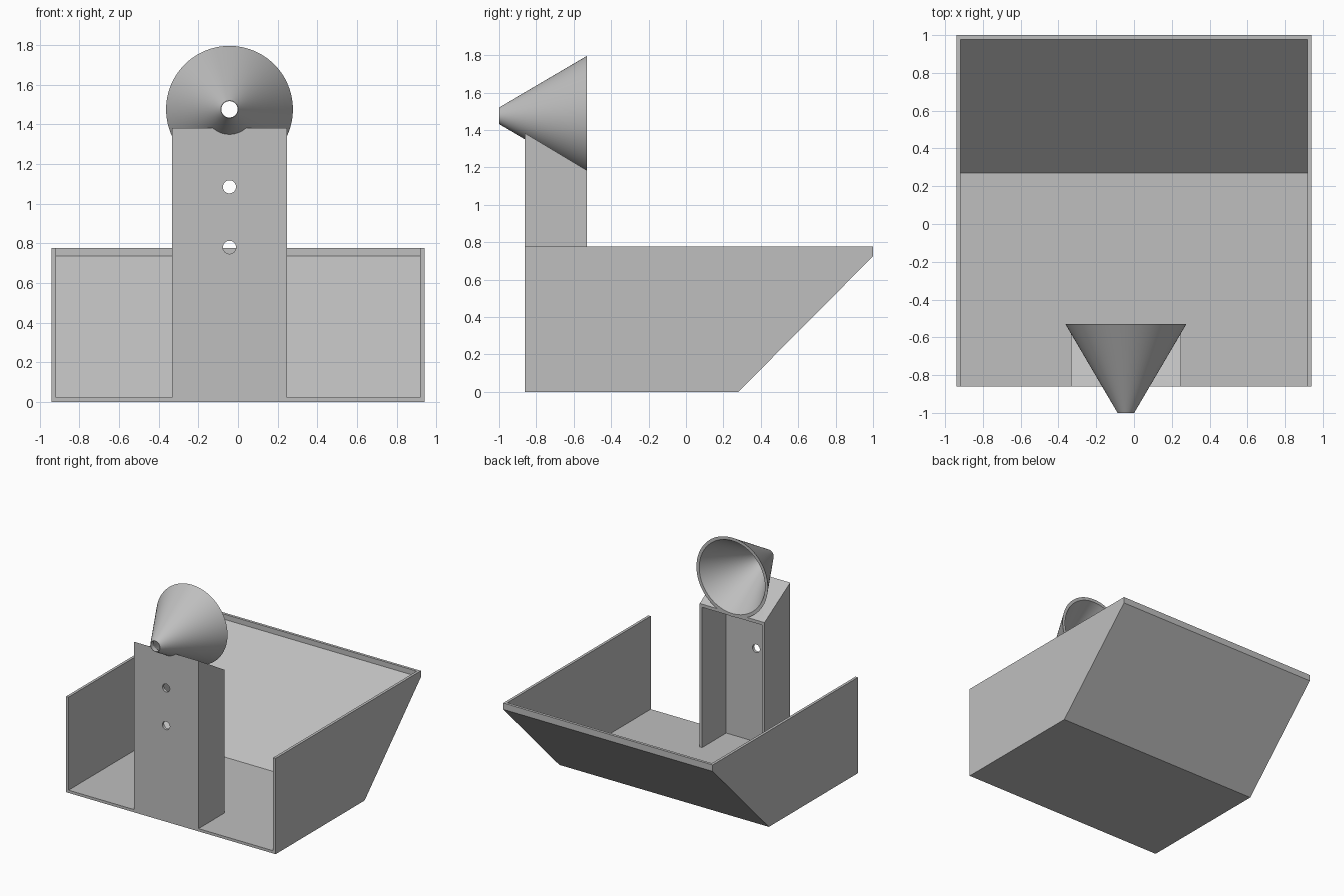
import bpy, bmesh, math
from mathutils import Matrix, Vector

old = bpy.data.objects.get("Cube")
if old:
    bpy.data.objects.remove(old, do_unlink=True)

grey = bpy.data.materials.new("plain grey")
grey.use_nodes = True
grey.diffuse_color = (0.52, 0.52, 0.52, 1)
grey.node_tree.nodes["Principled BSDF"].inputs["Base Color"].default_value = grey.diffuse_color

WALL = 0.022
AXIS_X, AXIS_Z = -0.043, 1.476      # horn centre line
FRONT, TOWER_BACK = -0.86, -0.53


def finish(bm, name):
    bmesh.ops.recalc_face_normals(bm, faces=bm.faces)
    mesh = bpy.data.meshes.new(name)
    bm.to_mesh(mesh)
    bm.free()
    mesh.materials.append(grey)
    ob = bpy.data.objects.new(name, mesh)
    bpy.context.collection.objects.link(ob)
    return ob


def extrude_x(name, profile, x0, x1):
    """Solid from a (y, z) outline swept from x0 to x1."""
    bm = bmesh.new()
    face = bm.faces.new([bm.verts.new((x0, y, z)) for y, z in profile])
    new = bmesh.ops.extrude_face_region(bm, geom=[face])["geom"]
    bmesh.ops.translate(bm, vec=(x1 - x0, 0, 0),
                        verts=[v for v in new if isinstance(v, bmesh.types.BMVert)])
    return finish(bm, name)


def rod(name, y0, y1, r0, r1, z, sides=64):
    """Tapered rod along y on the horn's centre plane."""
    bm = bmesh.new()
    place = Matrix.Translation((AXIS_X, (y0 + y1) / 2, z)) @ Matrix.Rotation(-math.pi / 2, 4, "X")
    bmesh.ops.create_cone(bm, cap_ends=True, segments=sides, radius1=r0, radius2=r1,
                          depth=y1 - y0, matrix=place)
    return finish(bm, name)


def cut(target, cutters):
    for c in cutters:
        c.hide_render = True
        mod = target.modifiers.new("cut", "BOOLEAN")
        mod.operation, mod.solver, mod.object = "DIFFERENCE", "EXACT", c
        bpy.context.view_layer.objects.active = target
        bpy.ops.object.modifier_apply(modifier=mod.name)
        bpy.data.objects.remove(c, do_unlink=True)


# Tray: open top and front, sloped back with a short upright lip
tray = extrude_x("tray", [(FRONT, 0), (0.28, 0), (1, 0.725), (1, 0.777), (FRONT, 0.777)], -0.94, 0.94)
cut(tray, [extrude_x("tray_hollow",
                     [(-1, WALL), (0.27, WALL), (0.978, 0.735), (0.978, 0.9), (-1, 0.9)],
                     -0.94 + WALL, 0.94 - WALL)])

# Tower: sloped roof, open at the back, with two round holes and a seat for the horn
X0, X1 = -0.333, 0.248
ROOF_F, ROOF_B, DROP = 1.383, 1.185, 0.026
slope = (ROOF_B - ROOF_F) / (TOWER_BACK - FRONT)
tower = extrude_x("tower", [(FRONT, WALL), (TOWER_BACK, WALL), (TOWER_BACK, ROOF_B), (FRONT, ROOF_F)], X0, X1)
y_in, y_out = FRONT + WALL, -0.4


def ceiling(y):
    return ROOF_F - DROP + slope * (y - FRONT)


hollow = extrude_x("tower_hollow",
                   [(y_in, 0), (y_out, 0), (y_out, ceiling(y_out)), (y_in, ceiling(y_in))],
                   X0 + WALL, X1 - WALL)
cut(tower, [hollow,
            rod("upper_hole", -0.9, -0.8, 0.033, 0.033, 1.085),
            rod("lower_hole", -0.9, -0.8, 0.033, 0.033, 0.78),
            rod("horn_seat", -1, -0.5, 0.042, 0.326, AXIS_Z, 96)])

# Horn: hollow cone with a short straight bore at the narrow end
bm = bmesh.new()
outline = [(-1, 0.044), (TOWER_BACK, 0.32), (TOWER_BACK, 0.295), (-0.965, 0.041), (-1, 0.041)]
ring = [bm.verts.new((AXIS_X, y, AXIS_Z + r)) for y, r in outline]
edges = [bm.edges.new((ring[i - 1], ring[i])) for i in range(len(ring))]
bmesh.ops.spin(bm, geom=ring + edges, cent=(AXIS_X, 0, AXIS_Z), axis=Vector((0, 1, 0)),
               angle=2 * math.pi, steps=96, use_merge=True)
bmesh.ops.remove_doubles(bm, verts=bm.verts, dist=0.0001)
horn = finish(bm, "horn")

# Smooth round surfaces, keep hard edges
bpy.ops.object.select_all(action="DESELECT")
for ob in (horn, tower):
    ob.select_set(True)
bpy.context.view_layer.objects.active = horn
bpy.ops.object.shade_smooth_by_angle(angle=math.radians(25))
